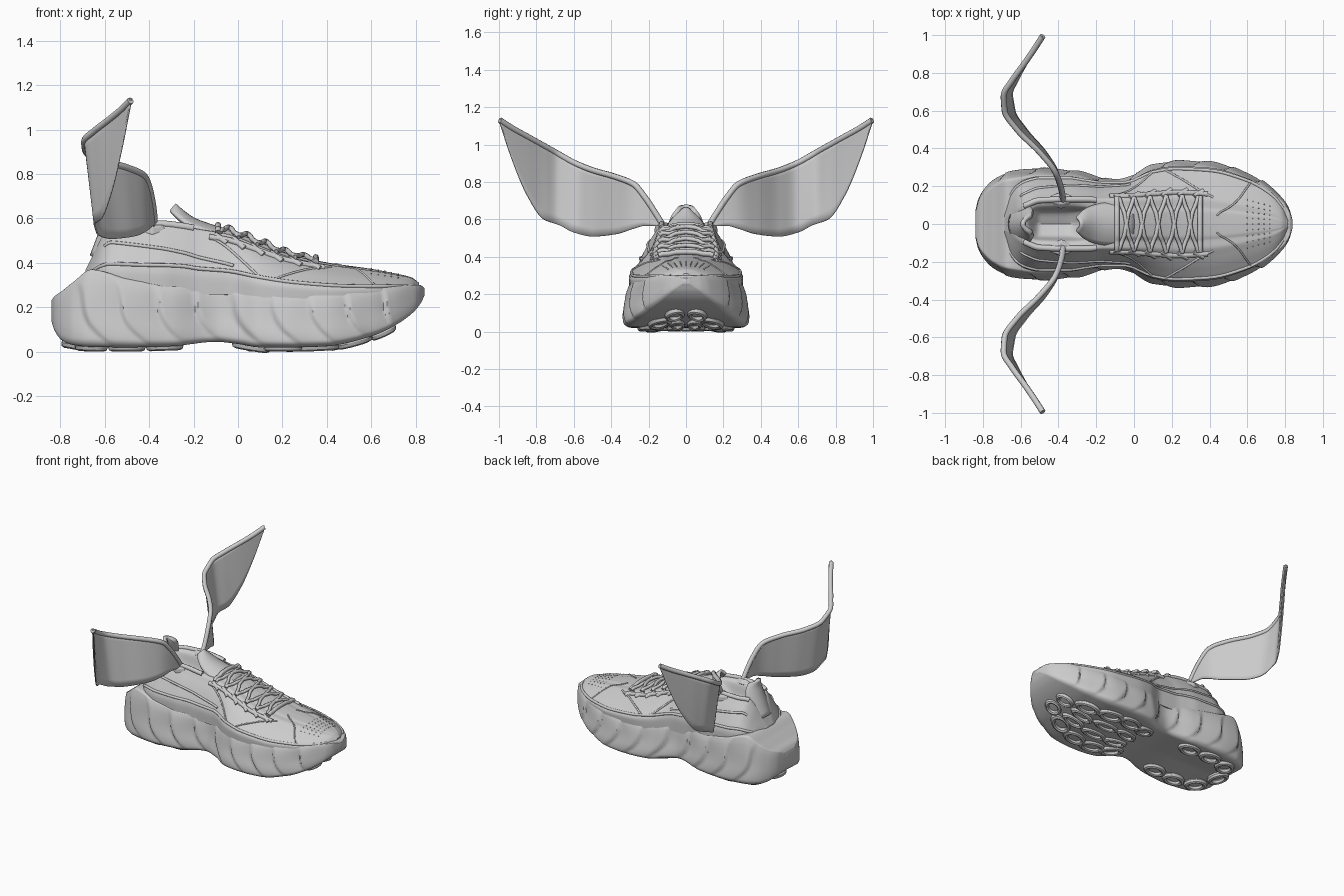
import bpy, bmesh, math
from mathutils import Vector

if "Cube" in bpy.data.objects:
    bpy.data.objects.remove(bpy.data.objects["Cube"])


def keyed(table, x):
    """Smooth, non-overshooting interpolation of table rows keyed by their first value."""
    n = len(table)
    x = min(max(x, table[0][0]), table[-1][0])
    i = max(k for k in range(n - 1) if table[k][0] <= x)
    h = table[i + 1][0] - table[i][0]
    t = (x - table[i][0]) / h

    def slope(k, c):
        a, b = max(k, 0), min(k + 1, n - 1)
        return (table[b][c] - table[a][c]) / (table[b][0] - table[a][0])

    def tangent(k, c):
        if k == 0 or k == n - 1:
            return slope(min(k, n - 2), c)
        p, q = slope(k - 1, c), slope(k, c)
        return 2 * p * q / (p + q) if p * q > 0 else 0
    out = []
    for c in range(1, len(table[0])):
        a, b = table[i][c], table[i + 1][c]
        out.append((2*t**3 - 3*t*t + 1)*a + (t**3 - 2*t*t + t)*h*tangent(i, c)
                   + (3*t*t - 2*t**3)*b + (t**3 - t*t)*h*tangent(i + 1, c))
    return out


def on_profile(pts, u):
    return keyed([(k, *p) for k, p in enumerate(pts)], u * (len(pts) - 1))


def grid_mesh(name, rows, closed=False, thickness=0, angle=40):
    bm = bmesh.new()
    vs = [[bm.verts.new(p) for p in r] for r in rows]
    m = len(rows[0])
    for a, b in zip(vs, vs[1:]):
        for j in range(m if closed else m - 1):
            k = (j + 1) % m
            bm.faces.new((a[j], a[k], b[k], b[j]))
    if closed:
        bm.faces.new(vs[0])
        bm.faces.new(vs[-1])
    bmesh.ops.recalc_face_normals(bm, faces=bm.faces)
    me = bpy.data.meshes.new(name)
    bm.to_mesh(me)
    bm.free()
    ob = bpy.data.objects.new(name, me)
    bpy.context.collection.objects.link(ob)
    if thickness:
        mod = ob.modifiers.new("thickness", 'SOLIDIFY')
        mod.thickness, mod.offset = thickness, 0
    smooth(ob, angle)
    return ob


def smooth(ob, angle=40):
    bpy.ops.object.select_all(action='DESELECT')
    ob.select_set(True)
    bpy.context.view_layer.objects.active = ob
    bpy.ops.object.shade_smooth_by_angle(angle=math.radians(angle))


def tube(name, pts, r):
    cu = bpy.data.curves.new(name, 'CURVE')
    cu.dimensions, cu.bevel_depth, cu.bevel_resolution, cu.use_fill_caps = '3D', r, 2, True
    sp = cu.splines.new('POLY')
    sp.points.add(len(pts) - 1)
    for p, q in zip(sp.points, pts):
        p.co = (*q, 1)
    ob = bpy.data.objects.new(name, cu)
    bpy.context.collection.objects.link(ob)


def loft(name, profile, x0, x1, n, m):
    rows = []
    for i in range(n + 1):
        x = (x0 + x1) / 2 - (x1 - x0) / 2 * math.cos(math.pi * i / n)
        half = [profile(x, j / m) for j in range(m + 1)]
        rows.append(half + [(p[0], -p[1], p[2]) for p in half[-2:0:-1]])
    return grid_mesh(name, rows, closed=True)


# Midsole: x, half width, bottom z, top z
SOLE = [(-.84, .07, .14, .23), (-.825, .13, .095, .25), (-.79, .19, .05, .275), (-.74, .24, .03, .315),
        (-.66, .28, .022, .37), (-.5, .30, .02, .33), (-.3, .285, .025, .30), (-.1, .24, .045, .29),
        (0, .268, .035, .285), (.1, .32, .02, .28), (.25, .34, .02, .27), (.4, .335, .025, .275),
        (.6, .275, .07, .285), (.7, .22, .115, .295), (.78, .145, .17, .30), (.82, .085, .215, .30),
        (.84, .02, .255, .285)]


def sole_profile(x, u):
    w, zb, zt = keyed(SOLE, x)
    h = zt - zb
    hollow = .025 * math.exp(-((x + .5) / .25) ** 2)
    y, z = on_profile([(0, zb + hollow), (.45*w, zb + hollow*.5), (.85*w, zb), (.985*w, zb + .1*h),
                       (w, zb + .28*h), (.97*w, zb + .6*h), (.9*w, zb + .9*h), (.82*w, zt),
                       (.4*w, zt), (0, zt)], u)
    v = (z - zb) / h
    if y > .8 * w and abs(x) < .8:       # sculpted diagonal swoops on the sidewall
        phase = ((x + .8 * z + .05 * math.sin(14 * z)) / .17) % 1
        saw = phase if phase < .88 else (1 - phase) / .12
        y -= .022 * saw * max(0, math.sin(math.pi * v)) * min(1, (.8 - abs(x)) / .12)
    return (x, y, z)


loft("midsole", sole_profile, -.84, .84, 190, 44)

# Upper: x, base half width, base z, top z, top edge half width, depth of foot opening
UPPER = [(-.685, .08, .32, .37, .03, 0), (-.65, .17, .31, .44, .05, 0), (-.61, .215, .29, .52, .08, 0),
         (-.57, .235, .27, .565, .10, .02), (-.5, .25, .26, .57, .125, .13), (-.35, .25, .25, .575, .13, .15),
         (-.25, .235, .25, .565, .13, .06), (-.17, .225, .24, .55, .125, -.015), (-.05, .225, .24, .53, .125, -.02),
         (.1, .285, .23, .475, .125, -.02), (.22, .303, .23, .43, .13, -.015), (.4, .295, .23, .392, .12, -.01),
         (.6, .24, .24, .365, .09, -.008), (.72, .17, .26, .345, .06, -.005), (.78, .105, .27, .332, .035, -.003),
         (.815, .03, .28, .31, .01, 0)]


def upper_profile(x, u, lift=0):
    w, z0, zt, t, d = keyed(UPPER, x)
    h = zt - z0
    y, z = on_profile([(w, z0), (w*1.01, z0 + .3*h), (w + (t-w)*.32, z0 + .62*h), (w + (t-w)*.72, z0 + .87*h),
                       (t, zt), (t*.72, zt - d*.12), (t*.5, zt - d*.75), (0, zt - d)], u)
    return (x, y + lift * (1 - u), z + lift * u)


loft("upper", lambda x, u: upper_profile(x, u), -.685, .815, 110, 36)

# Tongue tip and heel tab: bowed ribbons along a path of (x, z, half width)
def ribbon(name, path, bow, thickness):
    rows = []
    for i in range(13):
        x, z, w = on_profile(path, i / 12)
        rows.append([(x + bow * s * s, w * s, z - .03 * s * s) for s in [k / 5 - 1 for k in range(11)]])
    grid_mesh(name, rows, thickness=thickness)


ribbon("tongue", [(.0, .53, .11), (-.12, .565, .11), (-.2, .595, .095), (-.25, .63, .07), (-.285, .66, .03)], -.02, .018)
ribbon("heel_tab", [(-.655, .43, .10), (-.625, .51, .10), (-.6, .58, .09), (-.585, .64, .07), (-.59, .68, .04)], .05, .025)

# Crossed laces with end bars
def lace(name, xa, xb, r=.011):
    pts = []
    for i in range(17):
        t = i / 16
        s = 1 - 2 * t
        p = upper_profile(xa + (xb - xa) * t, 1 - .5 * abs(s))
        pts.append((p[0], math.copysign(p[1], s), p[2] + .014))
    tube(name, pts, r)


LX = [-.08, .0, .085, .17, .255, .34]
for a, b in zip(LX, LX[1:]):
    lace("lace", a, b)
    lace("lace", b, a)
lace("lace_top_bar", -.09, -.09, .014)
lace("lace_bottom_bar", .35, .35, .014)

for s in (1, -1):
    def seam(name, xa, xb, ua, ub, r, lift=.0):
        pts = []
        for i in range(41):
            t = i / 40
            p = upper_profile(xa + (xb - xa) * t, ua + (ub - ua) * t, lift)
            pts.append((p[0], s * p[1], p[2]))
        tube(name, pts, r)

    # Stitched seams, eyestay and padded collar edge
    seam("rand_seam", -.66, .79, .2, .2, .009)
    seam("ankle_seam", -.6, -.02, .36, .24, .008)
    seam("quarter_seam", -.12, .1, .46, .2, .006)
    seam("vamp_seam", .42, .16, .5, .2, .006)
    seam("toe_seam", .44, .62, .9, .2, .005)
    seam("eyestay", -.13, .39, .46, .46, .014)
    seam("collar_edge", -.58, -.2, .57, .57, .016)
    for x in LX:
        p = upper_profile(x, .5)
        seam("eyelet_loop", x - .025, x + .03, .5, .42, .014)

    # Wing membrane: y, x, top z, bottom z
    WING = [(.12, -.375, .575, .555), (.16, -.38, .64, .565), (.22, -.395, .73, .565), (.28, -.42, .80, .55),
            (.38, -.50, .84, .52), (.5, -.62, .875, .508), (.6, -.685, .915, .53), (.68, -.69, .96, .57),
            (.76, -.645, 1.005, .60), (.85, -.58, 1.055, .73), (.93, -.525, 1.10, .92), (1, -.48, 1.145, 1.13)]
    rows, rim = [], []
    for i in range(61):
        f = i / 60
        y = .12 + .875 * f
        x, zt, zb = keyed(WING, y)
        lean = .055 * math.sin(math.pi * f) ** 2
        rows.append([(x + lean * k / 8, s * y, zt + (zb - zt) * k / 8) for k in range(9)])
        rim.append((x, s * y, zt - .012))
    grid_mesh("wing_membrane", rows, thickness=.008)
    tube("wing_rim", rim, .016)

    # Six-sided wing mount on the collar
    bpy.ops.mesh.primitive_cone_add(vertices=6, radius1=.078, radius2=.055, depth=.035,
                                    location=(-.385, s * .13, .558), rotation=(-s * .35, 0, 0))
    ob = bpy.context.object
    ob.name = "wing_mount"
    ob.scale = (1, .62, 1)
    bv = ob.modifiers.new("bevel", 'BEVEL')
    bv.width, bv.segments = .008, 2

# Toe vent dots
for i in range(5):
    for j in range(-4, 5):
        x = .6 + .03 * i
        y = j * (.032 - .002 * i)
        u = min((k / 60 for k in range(25, 61)), key=lambda q: abs(upper_profile(x, q)[1] - abs(y)))
        bpy.ops.mesh.primitive_ico_sphere_add(subdivisions=1, radius=.004, location=(x, y, upper_profile(x, u)[2]))
        bpy.context.object.name = "toe_vent"

# Outsole pods: oval rings at the heel, slanted oval lugs at the forefoot
def pod(x, y, rx, ry, turn):
    zb = keyed(SOLE, x)[1]
    tilt = math.atan2(keyed(SOLE, x + .03)[1] - keyed(SOLE, x - .03)[1], .06)
    bpy.ops.mesh.primitive_torus_add(major_segments=24, minor_segments=8, major_radius=1, minor_radius=.32,
                                     location=(x, y, zb + .002), rotation=(0, -tilt, turn))
    ob = bpy.context.object
    ob.name = "outsole_pod"
    ob.scale = (rx, ry, .066)
    smooth(ob)


pod(-.73, 0, .05, .065, 0)
for s in (1, -1):
    for x, y, rx, ry, turn in [(-.66, .15, .06, .05, .6), (-.5, .19, .065, .045, 0), (-.33, .18, .065, .045, 0),
                               (.06, .17, .07, .04, .3), (.2, .2, .075, .045, .2), (.36, .19, .075, .045, -.2),
                               (.52, .14, .07, .045, -.4), (.12, .06, .07, .03, .2), (.3, .065, .08, .03, 0),
                               (.49, .045, .07, .03, 0), (.65, .06, .05, .04, -.3)]:
        pod(x, s * y, rx, ry, s * turn)
